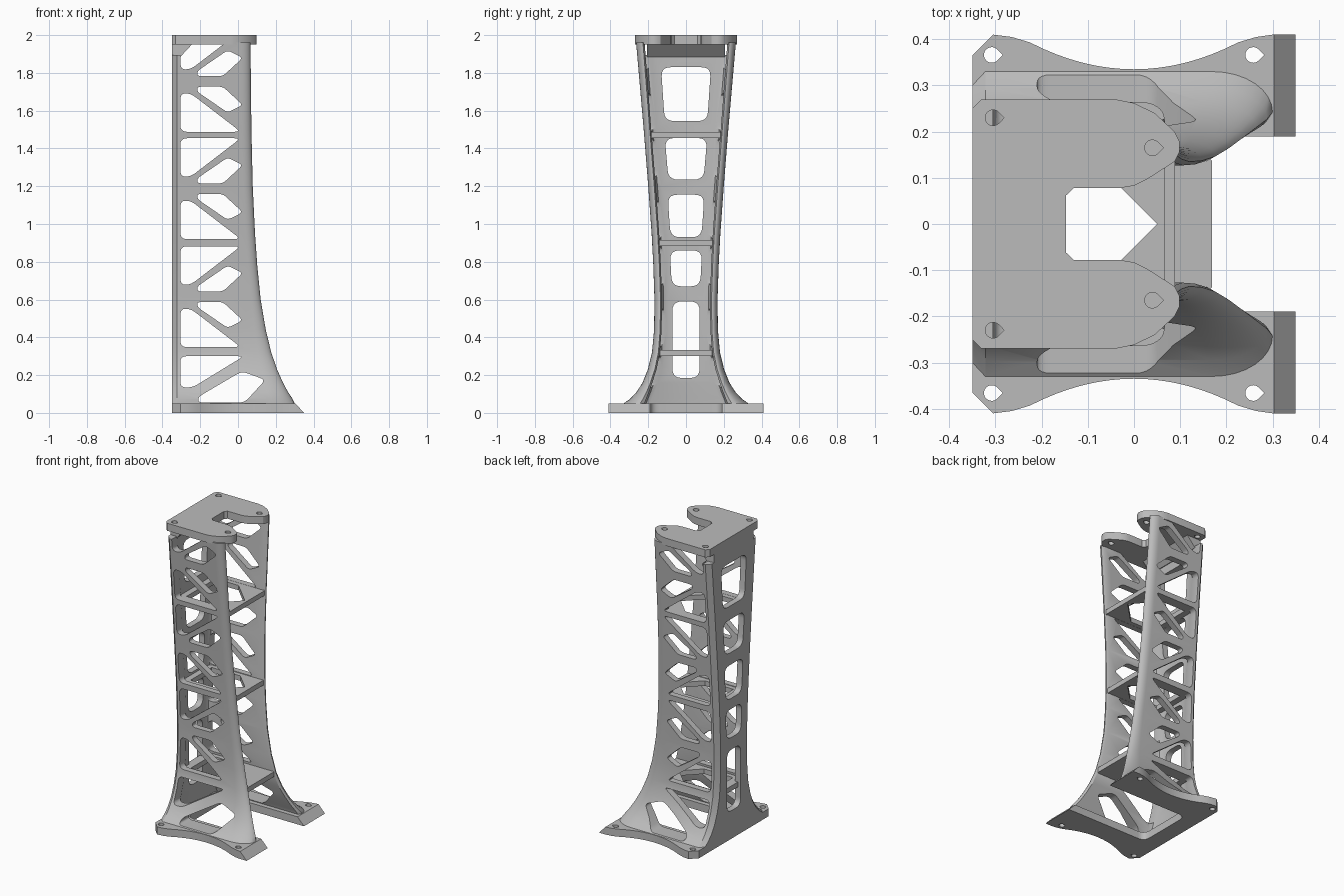
import bpy, bmesh, math
from mathutils import Vector

if "Cube" in bpy.data.objects:
    bpy.data.objects.remove(bpy.data.objects["Cube"])

grey = bpy.data.materials.new("plain_grey")
grey.use_nodes = True
grey.diffuse_color = (0.5, 0.5, 0.5, 1)
grey.node_tree.nodes["Principled BSDF"].inputs["Base Color"].default_value = (0.5, 0.5, 0.5, 1)


def make(name, bm):
    bmesh.ops.recalc_face_normals(bm, faces=bm.faces)
    me = bpy.data.meshes.new(name)
    bm.to_mesh(me)
    bm.free()
    me.materials.append(grey)
    ob = bpy.data.objects.new(name, me)
    bpy.context.collection.objects.link(ob)
    return ob


def rounded(pts, r, steps=5):
    """Replace each polygon corner by a small curve."""
    out, n = [], len(pts)
    for i in range(n):
        p, a, b = (Vector(pts[k % n]) for k in (i, i - 1, i + 1))
        s = p + (a - p).normalized() * min(r, (a - p).length * 0.45)
        e = p + (b - p).normalized() * min(r, (b - p).length * 0.45)
        for k in range(steps + 1):
            t = k / steps
            out.append(s * (1 - t) ** 2 + p * 2 * t * (1 - t) + e * t * t)
    return out


def prism(name, pts, axis, lo, hi, r=0.0):
    """Extrude a flat outline along x, y or z."""
    if r:
        pts = rounded(pts, r)
    place = {"x": lambda p, h: (h, p[0], p[1]),
             "y": lambda p, h: (p[0], h, p[1]),
             "z": lambda p, h: (p[0], p[1], h)}[axis]
    bm = bmesh.new()
    rings = [[bm.verts.new(place(p, h)) for p in pts] for h in (lo, hi)]
    bm.faces.new(rings[0])
    bm.faces.new(rings[1])
    n = len(pts)
    for i in range(n):
        j = (i + 1) % n
        bm.faces.new((rings[0][i], rings[0][j], rings[1][j], rings[1][i]))
    return make(name, bm)


def cut(ob, cutter):
    cutter.hide_render = True
    mod = ob.modifiers.new("cut", 'BOOLEAN')
    mod.operation = 'DIFFERENCE'
    mod.solver = 'EXACT'
    mod.object = cutter
    bpy.context.view_layer.objects.active = ob
    bpy.ops.object.modifier_apply(modifier=mod.name)
    bpy.data.objects.remove(cutter)


def mirror_y(half):
    return half + [(x, -y) for x, y in reversed(half)]


def teardrop(x, y, r=0.017):
    arc = [(x + r * math.cos(a), y + r * math.sin(a))
           for a in (math.radians(45 + 270 * k / 14) for k in range(15))]
    return arc + [(x + r * 1.41, y)]


# Height, outer half width, wall thickness, front edge, front rounding
LEVELS = [(0.02, 0.335, 0.11, 0.30, 0.13), (0.05, 0.33, 0.11, 0.30, 0.13),
          (0.075, 0.295, 0.085, 0.288, 0.12), (0.11, 0.262, 0.066, 0.265, 0.11),
          (0.16, 0.23, 0.052, 0.238, 0.1), (0.23, 0.202, 0.046, 0.207, 0.085),
          (0.32, 0.18, 0.042, 0.176, 0.07), (0.44, 0.169, 0.04, 0.147, 0.06),
          (0.6, 0.167, 0.04, 0.12, 0.05), (0.78, 0.173, 0.04, 0.102, 0.05),
          (0.95, 0.182, 0.04, 0.09, 0.05), (1.2, 0.2, 0.04, 0.078, 0.05),
          (1.5, 0.224, 0.04, 0.071, 0.05), (1.96, 0.264, 0.045, 0.066, 0.05)]


def level(z):
    for a, b in zip(LEVELS, LEVELS[1:]):
        if z <= b[0]:
            t = (z - a[0]) / (b[0] - a[0])
            return [u + (v - u) * t for u, v in zip(a, b)][1:]


def section(z, width, thick, front, rx):
    half = [(-0.35, width - 0.03), (-0.322, width)]
    for k in range(9):
        a = math.radians(90 * k / 8)
        half.append((front - rx + rx * math.sin(a),
                     width - thick * 0.8 * (1 - math.cos(a))))
    inner = width - thick
    half += [(front - 0.015, inner), (-0.28, inner),
             (-0.301, inner - 0.009), (-0.31, inner - 0.03)]
    return mirror_y(half)


# Tower: lofted channel with a back and two flared sides
bm = bmesh.new()
rings = [[bm.verts.new((x, y, row[0])) for x, y in section(*row)] for row in LEVELS]
for low, high in zip(rings, rings[1:]):
    for i in range(len(low)):
        j = (i + 1) % len(low)
        bm.faces.new((low[i], low[j], high[j], high[i]))
bm.faces.new(rings[0])
bm.faces.new(rings[-1])
tower = make("tower_walls", bm)

# Side truss openings, mirrored about the middle of each bay
triangle = [(-0.305, 0.064), (-0.25, 0.064), (0.015, 0.267), (-0.305, 0.267)]
lozenge = [(-0.215, 0.028), (-0.08, 0.028), (0.025, 0.125), (-0.055, 0.165), (-0.215, 0.055)]
for mid in (0.615, 1.187, 1.755):
    for sign in (1, -1):
        for shape, r in ((triangle, 0.035), (lozenge, 0.022)):
            pts = [(x, mid + sign * z) for x, z in shape]
            cut(tower, prism("cutter", pts, "y", -0.6, 0.6, r))
for pts in ([(-0.305, 0.3), (0.03, 0.3), (-0.24, 0.135), (-0.305, 0.135)],
            [(-0.21, 0.055), (0.035, 0.055), (0.145, 0.175), (0.02, 0.22), (-0.21, 0.085)]):
    cut(tower, prism("cutter", pts, "y", -0.6, 0.6, 0.03))

# Back windows: bottom, top, lower and upper half widths
for z0, z1, w0, w1 in ((0.185, 0.59, 0.072, 0.072), (0.67, 0.86, 0.075, 0.085),
                       (0.93, 1.155, 0.082, 0.097), (1.235, 1.455, 0.093, 0.112),
                       (1.545, 1.83, 0.113, 0.132)):
    pts = [(-w0, z0), (w0, z0), (w1, z1), (-w1, z1)]
    cut(tower, prism("cutter", pts, "x", -0.5, -0.3, 0.05))

# Screw clearance at the upper back corners
for s in (1, -1):
    pts = [(-0.4, s * 0.205), (-0.275, s * 0.205), (-0.275, s * 0.4), (-0.4, s * 0.4)]
    cut(tower, prism("cutter", pts, "z", 1.895, 1.99))
parts = [tower]

# Horizontal shelves with a pointed opening
for label, z0, z1 in (("lower", 0.3, 0.333), ("middle", 0.883, 0.916), ("upper", 1.455, 1.487)):
    width, thick, front, rx = level(z1)
    side = width - thick
    shelf = prism(label + "_shelf", mirror_y([(-0.33, side + 0.015), (front - 0.02, side + 0.015),
                                             (front - 0.004, side)]), "z", z0, z1)
    w = side - 0.03
    hole = [(-0.27, w), (0.05 - w, w), (0.05, 0), (0.05 - w, -w), (-0.27, -w)]
    cut(shelf, prism("cutter", hole, "z", z0 - 0.1, z1 + 0.1))
    parts.append(shelf)

# Sloped brace under the top plate
parts.append(prism("top_brace", [(-0.335, 1.885), (-0.305, 1.885), (-0.24, 1.955), (-0.335, 1.955)],
                   "y", -0.207, 0.207))

# Top plate with a front notch
arm = [(-0.35, 0.25), (-0.33, 0.27), (-0.04, 0.27), (0.0, 0.262), (0.045, 0.24), (0.088, 0.2),
       (0.098, 0.18), (0.098, 0.155), (0.088, 0.135), (0.03, 0.098), (0.0, 0.083),
       (-0.03, 0.078), (-0.13, 0.078), (-0.147, 0.062)]
top = prism("top_plate", mirror_y(arm), "z", 1.95, 2.0)
for s in (1, -1):
    for x, y in ((-0.305, 0.23), (0.04, 0.165)):
        cut(top, prism("cutter", teardrop(x, s * y), "z", 1.9, 2.1))
parts.append(top)

# Base plate: scooped sides, sloped front, open middle
half = [(-0.35, 0.365), (-0.305, 0.41), (-0.265, 0.405)]
for k in range(17):
    x = -0.225 + 0.45 * k / 16
    half.append((x, 0.335 + 0.058 * (x / 0.225) ** 2))
half += [(0.265, 0.405), (0.3, 0.41), (0.35, 0.41)]
base = prism("base_plate", mirror_y(half), "z", 0, 0.05)
for v in base.data.vertices:
    if v.co.z > 0.04 and v.co.x > 0.34:
        v.co.x = 0.303
opening = [(-0.24, -0.19), (0.6, -0.19), (0.6, 0.19), (-0.24, 0.19)]
cut(base, prism("cutter", opening, "z", -0.1, 0.1, 0.05))
for s in (1, -1):
    for x in (-0.308, 0.258):
        cut(base, prism("cutter", teardrop(x, s * 0.366), "z", -0.1, 0.1))
parts.append(base)

bpy.ops.object.select_all(action='DESELECT')
for ob in parts:
    ob.select_set(True)
bpy.context.view_layer.objects.active = tower
bpy.ops.object.shade_smooth_by_angle(angle=math.radians(30))
